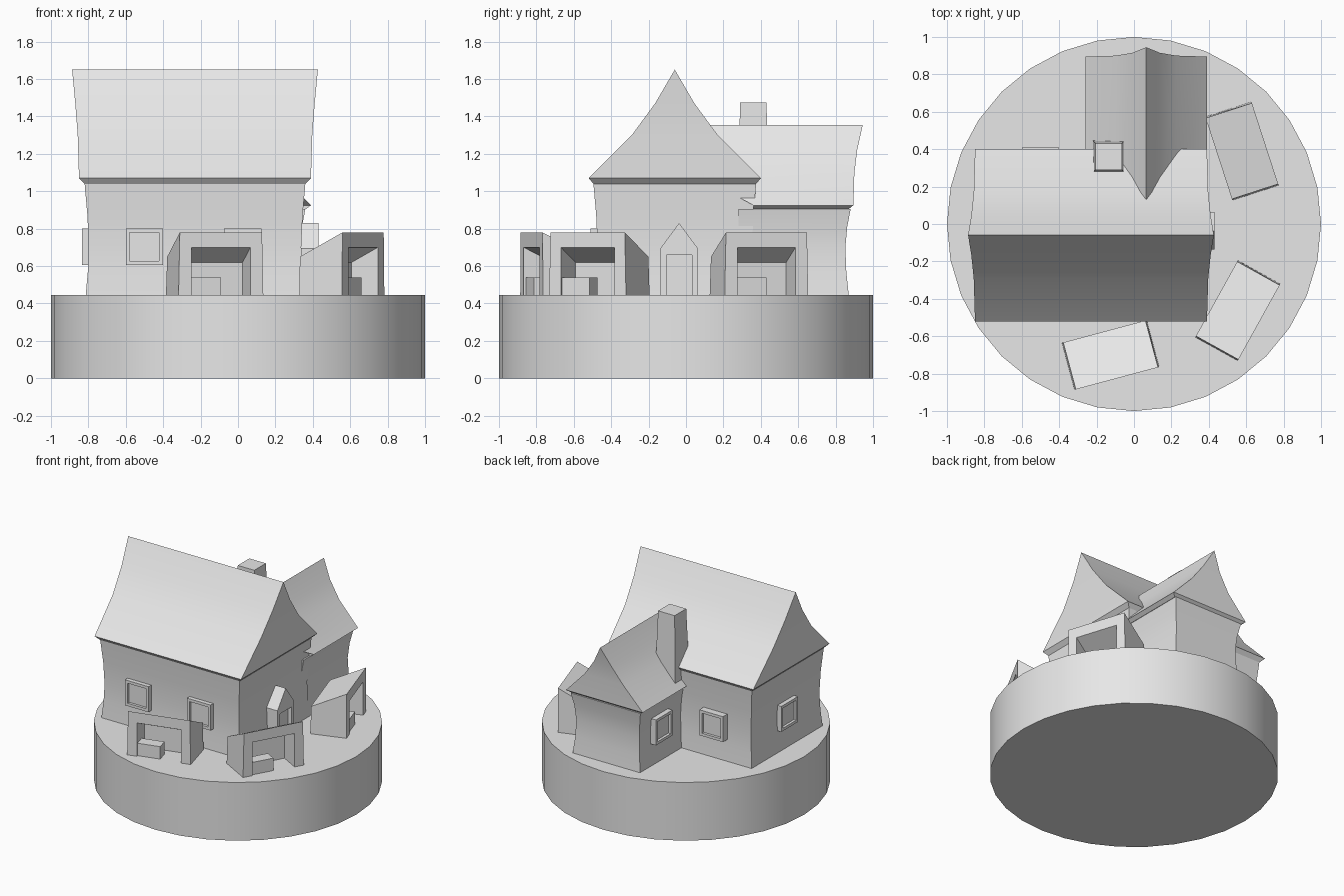
import bpy, bmesh
from math import radians
from mathutils import Matrix, Vector

cube = bpy.data.objects.get("Cube")
if cube:
    bpy.data.objects.remove(cube, do_unlink=True)

GROUND = 0.445

stone = bpy.data.materials.new("plain_grey")
stone.use_nodes = True
stone.diffuse_color = (0.8, 0.8, 0.8, 1)
stone.node_tree.nodes["Principled BSDF"].inputs["Base Color"].default_value = (0.8, 0.8, 0.8, 1)


def finish(name, bm, x=0, y=0, turn=0):
    """Turn a bmesh into a placed object with sharp edges kept."""
    bmesh.ops.recalc_face_normals(bm, faces=bm.faces)
    bm.transform(Matrix.Translation((x, y, 0)) @ Matrix.Rotation(radians(turn), 4, 'Z'))
    mesh = bpy.data.meshes.new(name)
    bm.to_mesh(mesh)
    bm.free()
    mesh.materials.append(stone)
    mesh.shade_smooth()
    mesh.set_sharp_from_angle(angle=radians(30))
    obj = bpy.data.objects.new(name, mesh)
    bpy.context.collection.objects.link(obj)
    return obj


def loft(rings, bm=None):
    """Skin closed rings of equal length and cap both ends."""
    bm = bm or bmesh.new()
    loops = [[bm.verts.new(p) for p in ring] for ring in rings]
    n = len(loops[0])
    for a, b in zip(loops, loops[1:]):
        for i in range(n):
            bm.faces.new((a[i], a[(i + 1) % n], b[(i + 1) % n], b[i]))
    bm.faces.new(loops[0])
    bm.faces.new(loops[-1])
    return bm


def rect(x0, x1, y0, y1, z):
    return [(x0, y0, z), (x1, y0, z), (x1, y1, z), (x0, y1, z)]


def box(x0, x1, y0, y1, z0, z1):
    return loft([rect(x0, x1, y0, y1, z0), rect(x0, x1, y0, y1, z1)])


def roof(name, levels, x, y, turn):
    """Curved gable roof; each level is (half width, height, start, end)."""
    bm = bmesh.new()
    section = [(-w, z, s, e) for w, z, s, e in levels]
    section += [(w, z, s, e) for w, z, s, e in reversed(levels[:-1])]
    starts = [bm.verts.new((w, s, z)) for w, z, s, e in section]
    ends = [bm.verts.new((w, e, z)) for w, z, s, e in section]
    n = len(section)
    for i in range(n):
        j = (i + 1) % n
        bm.faces.new((starts[i], starts[j], ends[j], ends[i]))
    # gable ends in bands up to the peak
    for side in (starts, ends):
        for j in range(n // 2 - 1):
            bm.faces.new((side[j], side[j + 1], side[n - 2 - j], side[n - 1 - j]))
        m = n // 2
        bm.faces.new((side[m - 1], side[m], side[m + 1]))
    finish(name, bm, x, y, turn)


def window(name, x, y, turn):
    """Framed window with its front on the given point, facing -y before turning."""
    bm = box(-0.1, 0.1, 0, 0.09, 0.605, 0.80)
    bm.normal_update()
    bmesh.ops.recalc_face_normals(bm, faces=bm.faces)
    front = min(bm.faces, key=lambda f: f.calc_center_median().y)
    bmesh.ops.inset_region(bm, faces=[front], thickness=0.03)
    sunk = bmesh.ops.extrude_discrete_faces(bm, faces=[front])["faces"][0]
    bmesh.ops.translate(bm, verts=sunk.verts, vec=Vector((0, 0.02, 0)))
    finish(name, bm, x, y, turn)


def stall(name, x, y, turn):
    """Open-fronted shed with a roof sloping down to the rear, and a counter."""
    h, top, low = 0.2275, 0.78, 0.65
    foot, gap = h + 0.007, 0.163
    front, back, inner = -0.13, 0.13, 0.03
    lintel, ceiling = 0.70, 0.62
    bm = bmesh.new()

    def face(*pts):
        bm.faces.new([bm.verts.new(p) for p in pts])

    def arch(px, pz, fx, yy):
        return [(-fx, yy, GROUND), (-px, yy, pz), (px, yy, pz), (fx, yy, GROUND)]

    outer_f, outer_b = arch(h, top, foot, front), arch(h, low, foot, back)
    open_f, open_b = arch(gap, lintel, gap, front), arch(gap, ceiling, gap, inner)
    for i in range(3):
        face(outer_f[i], outer_f[i + 1], outer_b[i + 1], outer_b[i])
        face(outer_f[i], outer_f[i + 1], open_f[i + 1], open_f[i])
        face(open_f[i], open_f[i + 1], open_b[i + 1], open_b[i])
    face(*outer_b)
    face(*open_b)
    # underside around the opening
    face(outer_f[0], open_f[0], open_b[0], open_b[3], open_f[3], outer_f[3], outer_b[3], outer_b[0])
    bmesh.ops.remove_doubles(bm, verts=bm.verts, dist=0.0001)
    finish(name, bm, x, y, turn)
    finish(name + "_counter", box(-0.165, 0.005, front + 0.012, front + 0.1, GROUND, 0.54), x, y, turn)


# round base
bm = bmesh.new()
bmesh.ops.create_cone(bm, cap_ends=True, segments=32, radius1=1, radius2=1, depth=GROUND,
                      matrix=Matrix.Translation((0, 0, GROUND / 2)))
finish("round_base", bm)

# waisted walls of the main house and the rear wing
main_rings, wing_rings = [], []
for z, pinch in ((GROUND, 0.006), (0.57, 0.017), (0.70, 0.022), (0.87, 0.015), (1.04, 0)):
    main_rings.append(rect(-0.82 + pinch, 0.36 - pinch, -0.495 + pinch, 0.375 - pinch, z))
for z, pinch in ((GROUND, 0.01), (0.57, 0.023), (0.70, 0.028), (0.81, 0.018), (0.905, 0)):
    wing_rings.append(rect(-0.23 + pinch, 0.36 - pinch, 0.28, 0.88 - pinch, z))
finish("main_walls", loft(main_rings))
finish("wing_walls", loft(wing_rings))

# flared roofs
roof("main_roof", [(0.435, 1.04, -0.59, 0.59), (0.46, 1.07, -0.62, 0.62), (0.23, 1.30, -0.627, 0.627),
                   (0.105, 1.47, -0.64, 0.64), (0, 1.65, -0.657, 0.657)], -0.23, -0.06, 90)
roof("wing_roof", [(0.298, 0.905, 0.36, 0.87), (0.325, 0.925, 0.36, 0.895), (0.163, 1.095, 0.05, 0.90),
                   (0.074, 1.22, 0.05, 0.915), (0, 1.355, 0.05, 0.945)], 0.065, 0, 0)

# tapered chimney
chimney = [[(sx * r, sy * r, z) for sx, sy in ((-1, -1), (1, -1), (1, 1), (-1, 1))]
           for z, r in ((0.95, 0.086), (1.475, 0.07))]
finish("chimney", loft(chimney), -0.135, 0.36)

# windows
window("front_window_right", -0.5, -0.51, 0)
window("front_window_left", 0.025, -0.51, 0)
window("side_window", -0.835, -0.06, -90)
window("back_window", -0.5, 0.41, 180)
window("wing_window", -0.25, 0.62, -90)

# pointed doorway with a set-back door
outline = [(-0.1, GROUND), (-0.1, 0.695), (0, 0.83), (0.1, 0.695), (0.1, GROUND),
           (0.068, GROUND), (0.068, 0.66), (-0.068, 0.66), (-0.068, GROUND)]
finish("door_frame", loft([[(px, py, pz) for px, pz in outline] for py in (0, 0.1)]), 0.43, -0.037, 90)
finish("door", box(-0.07, 0.07, 0.03, 0.1, GROUND, 0.665), 0.43, -0.037, 90)

# market stalls facing outwards
stall("front_stall", -0.125, -0.70, 15)
stall("corner_stall", 0.555, -0.463, 61)
stall("side_stall", 0.577, 0.39, 108)
